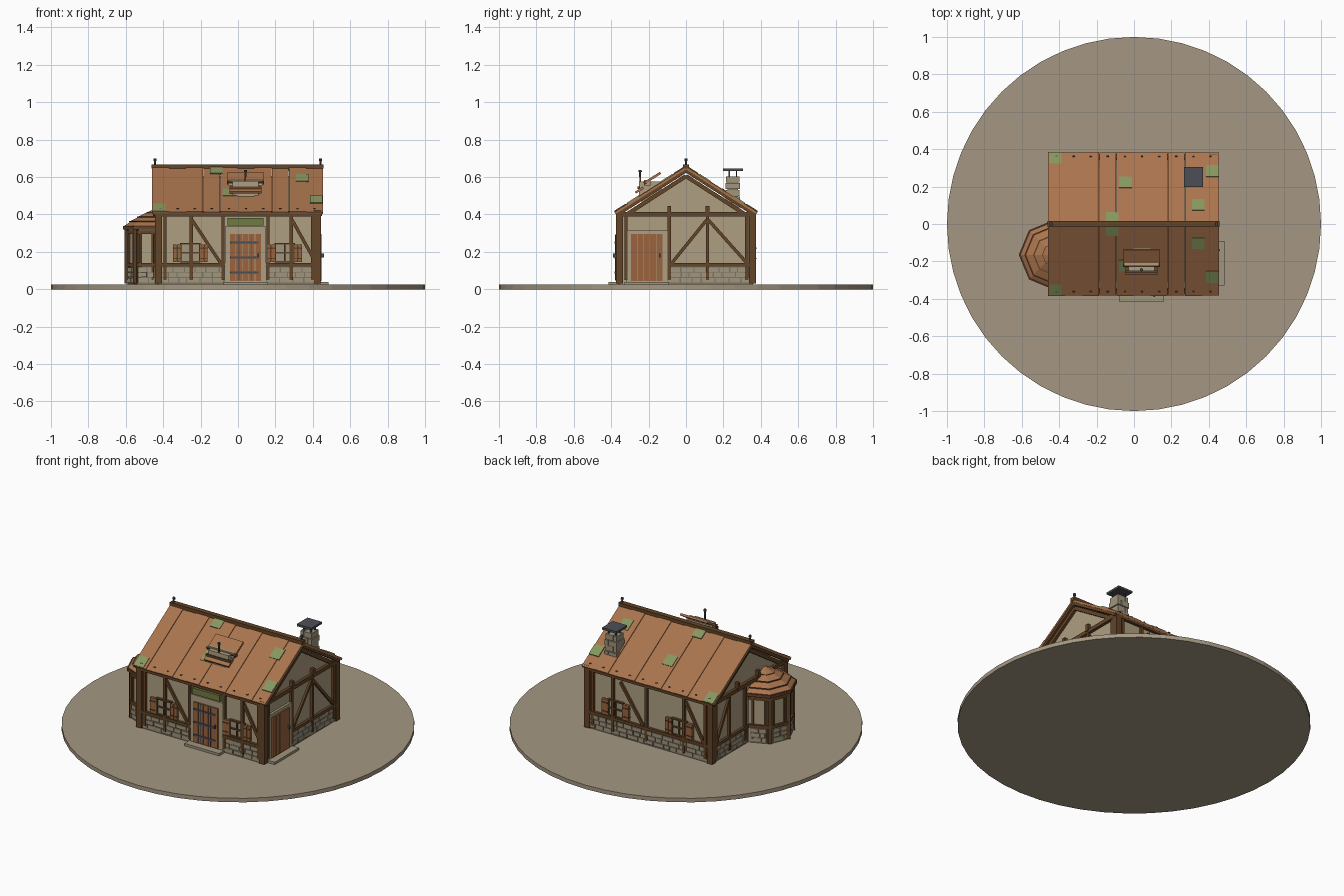
import bpy, bmesh, random
from math import pi, cos, sin
from mathutils import Vector, Matrix

random.seed(4)
if "Cube" in bpy.data.objects:
    bpy.data.objects.remove(bpy.data.objects["Cube"])


def material(name, r, g, b):
    m = bpy.data.materials.new(name)
    m.use_nodes = True
    col = [(c / 255) ** 2.2 for c in (r, g, b)] + [1]
    m.diffuse_color = col
    m.node_tree.nodes["Principled BSDF"].inputs["Base Color"].default_value = col
    return m


EARTH = material("earth", 163, 150, 129)
PLASTER = material("plaster", 172, 157, 129)
STONE = material("light stone", 158, 147, 124)
MORTAR = material("dark stone", 124, 115, 98)
TIMBER = material("dark timber", 100, 70, 43)
PLANK = material("door plank", 152, 100, 64)
ROOF = material("roof board", 168, 115, 79)
MOSS = material("moss", 134, 148, 96)
SIGN = material("sign green", 112, 122, 68)
IRON = material("iron", 78, 80, 86)


class Frame:
    """A flat surface with axes u, v and an outward normal n."""
    def __init__(self, o, u, v, n):
        self.o, self.u, self.v, self.n = map(Vector, (o, u, v, n))


class Part:
    """Collects solids of one colour into one object."""
    def __init__(self, name, mat):
        self.name, self.mat, self.bm = name, mat, bmesh.new()

    def box(self, x0, x1, y0, y1, z0, z1):
        m = Matrix.Translation(((x0 + x1) / 2, (y0 + y1) / 2, (z0 + z1) / 2))
        bmesh.ops.create_cube(self.bm, size=1, matrix=m @ Matrix.Diagonal((x1 - x0, y1 - y0, z1 - z0, 1)))
        return self

    def beam(self, f, u0, v0, u1, v1, width, d0, d1):
        a, b = (f.o + f.u * u + f.v * v for u, v in ((u0, v0), (u1, v1)))
        along = b - a
        across = along.normalized().cross(f.n) * width
        mid = (a + b) / 2 + f.n * (d0 + d1) / 2
        m = Matrix((along, across, f.n * (d1 - d0))).transposed().to_4x4()
        bmesh.ops.create_cube(self.bm, size=1, matrix=Matrix.Translation(mid) @ m)
        return self

    def panel(self, f, u0, u1, v0, v1, d0, d1):
        return self.beam(f, u0, (v0 + v1) / 2, u1, (v0 + v1) / 2, v1 - v0, d0, d1)

    def cone(self, x, y, z0, z1, r0, r1, sides=8):
        bmesh.ops.create_cone(self.bm, cap_ends=True, segments=sides, radius1=r0, radius2=r1, depth=z1 - z0,
                              matrix=Matrix.Translation((x, y, (z0 + z1) / 2)))
        return self

    def prism(self, yz, x0, x1):
        face = self.bm.faces.new([self.bm.verts.new((x0, y, z)) for y, z in yz])
        ext = bmesh.ops.extrude_face_region(self.bm, geom=[face])["geom"]
        bmesh.ops.translate(self.bm, vec=(x1 - x0, 0, 0), verts=[v for v in ext if isinstance(v, bmesh.types.BMVert)])
        return self

    def done(self):
        bmesh.ops.recalc_face_normals(self.bm, faces=self.bm.faces)
        mesh = bpy.data.meshes.new(self.name)
        self.bm.to_mesh(mesh)
        self.bm.free()
        mesh.materials.append(self.mat)
        bpy.context.collection.objects.link(bpy.data.objects.new(self.name, mesh))


UP = (0, 0, 1)
FRONT = Frame((0, -.355, 0), (1, 0, 0), UP, (0, -1, 0))
BACK = Frame((0, .355, 0), (1, 0, 0), UP, (0, 1, 0))
LEFT = Frame((.425, 0, 0), (0, 1, 0), UP, (1, 0, 0))
RIGHT = Frame((-.425, 0, 0), (0, 1, 0), UP, (-1, 0, 0))

# Ground and plastered house body
Part("ground_disc", EARTH).cone(0, 0, 0, .025, 1, 1, 48).done()
half = [(.355, .025), (.355, .41), (.31, .41)]
body = half + [(0, .605)] + [(-y, z) for y, z in reversed(half)]
Part("house_walls", PLASTER).prism(body, -.425, .425).done()

# Stone footing laid in courses, leaving out doorways
mortar, stones = Part("footing_mortar", MORTAR), Part("footing_stones", STONE)


def footing(f, a, b, top=.12):
    mortar.panel(f, a, b, .027, top, 0, .006)
    rows = 3
    h = (top - .035) / rows
    for r in range(rows):
        u = a + .004
        while u < b - .01:
            w = min(random.uniform(.04, .075), b - u)
            stones.panel(f, u, u + w - .006, .037 + r * h, .032 + (r + 1) * h, 0, random.uniform(.009, .014))
            u += w


for f, a, b in ((FRONT, -.42, -.07), (FRONT, .15, .42), (BACK, -.42, .42), (LEFT, -.1, .35), (RIGHT, .01, .35)):
    footing(f, a, b)

# Timber frame
frame = Part("timber_frame", TIMBER)
for x in (-.425, .425):
    for y in (-.355, .355):
        frame.box(x - .018, x + .018, y - .018, y + .018, .03, .42)
for f, a, b in ((FRONT, -.42, -.07), (FRONT, .15, .42), (BACK, -.42, .42), (LEFT, -.09, .35), (RIGHT, .01, .35)):
    frame.panel(f, a, b, .122, .14, 0, .016)
for f, half_len in ((FRONT, .44), (BACK, .44), (LEFT, .37), (RIGHT, .37)):
    frame.panel(f, -half_len, half_len, .388, .412, 0, .018)
posts = ((FRONT, (-.39, -.25, -.08, .16, .285, .40)), (BACK, (-.39, -.24, .02, .25, .39)),
         (LEFT, (-.32, -.09, .115, .325)), (RIGHT, (.035, .19, .325)))
for f, us in posts:
    for u in us:
        frame.beam(f, u, .05, u, .40, .017, 0, .015)
braces = ((FRONT, -.245, -.09), (FRONT, .29, .42), (BACK, .2, .04), (BACK, -.25, -.38),
          (LEFT, .11, -.08), (LEFT, .12, .33), (RIGHT, .19, .32))
for f, top, foot in braces:
    frame.beam(f, top, .37, foot, .135, .017, 0, .012)
for f in (LEFT, RIGHT):
    for s in (-1, 1):
        frame.beam(f, s * .33, .392, 0, .605, .022, 0, .016)
    for u in (-.09, .115):
        frame.beam(f, u, .40, u, .445, .02, 0, .022)
frame.done()

# Windows with shutters
glass, bars, shutters = Part("window_panes", STONE), Part("window_bars", TIMBER), Part("shutters", PLANK)
for f, c in ((FRONT, -.255), (FRONT, .25), (BACK, .23), (BACK, -.21)):
    glass.panel(f, c - .05, c + .05, .15, .24, 0, .008)
    for u in (-.05, 0, .05):
        bars.beam(f, c + u, .145, c + u, .245, .008, 0, .017)
    for v in (.147, .195, .243):
        bars.panel(f, c - .054, c + .054, v - .004, v + .004, 0, .016)
    for s in (-1, 1):
        for k in (.062, .083):
            shutters.beam(f, c + s * k, .145, c + s * k, .24, .019, 0, .018)
        for v in (.165, .22):
            bars.beam(f, c + s * .053, v, c + s * .093, v, .007, 0, .021)

# Doors with planks, iron straps, stone surrounds and steps
planks, straps, jambs = Part("door_planks", PLANK), Part("door_straps", IRON), Part("door_surrounds", PLASTER)
for f, c, top, strap in ((FRONT, .04, .335, True), (LEFT, -.21, .315, False)):
    jambs.panel(f, c - .11, c + .11, .03, top, 0, .014)
    for i in range(5):
        u = c - .068 + i * .034
        planks.beam(f, u, .045, u, .295, .031, 0, .022)
    if strap:
        for v in (.09, .17, .25):
            straps.panel(f, c - .083, c + .07, v - .006, v + .006, 0, .026)
        for u in (-.034, .034):
            straps.beam(f, c + u, .05, c + u, .29, .004, 0, .024)
    straps.panel(f, c + .065, c + .073, .17, .19, 0, .034)
    stones.panel(f, c - .12, c + .12, .02, .04, 0, .06)
Part("door_sign", SIGN).panel(FRONT, -.055, .135, .342, .38, 0, .02).done()

# Pitched roof of boards, with moss patches and nails
boards, moss, nails = Part("roof_boards", ROOF), Part("moss_patches", MOSS), Part("roof_nails", IRON)
trim = Part("roof_trim", TIMBER)
slopes = {}
for s in (-1, 1):
    down = Vector((0, s * .385, -.245))
    slopes[s] = f = Frame((0, 0, .66), (1, 0, 0), down.normalized(), Vector((0, s * .245, .385)).normalized())
    w = .915 / 10
    for i in range(10):
        u = -.46 + i * w
        boards.panel(f, u, u + w - .001, 0, .456, -.016, -.003 * (i % 2))
        nails.panel(f, u + w / 2 - .006, u + w / 2 + .006, .425, .431, 0, .004)
    for u in (-.44, .435):
        trim.panel(f, u - .015, u + .015, .01, .45, -.032, -.016)
    trim.panel(f, -.455, .45, .425, .447, -.034, -.016)
    # patches given by left edge and outward distance from the ridge
    spots = [(-.455, .32), (-.15, .0), (.31, .07), (.385, .25), (-.08, .19)]
    for x, y in spots:
        k = .456 / .385
        moss.panel(f, x, x + .068, y * k + .003, (y + .063) * k, -.01, .003)
trim.box(-.462, .457, -.016, .016, .645, .668).done()

# Ridge finials
finials = Part("finials", IRON)
for x, y, z in ((-.444, 0, .66), (.441, 0, .66), (.04, -.245, .60)):
    finials.cone(x, y, z, z + .032, .005, .005).cone(x, y, z + .026, z + .038, .009, .008)

# Dormer on the front slope
Part("dormer_body", PLASTER).box(-.03, .11, -.25, -.13, .47, .575).box(-.05, .13, -.225, -.19, .555, .585).done()
front_slope = slopes[-1]
dormer = Part("dormer_roof", ROOF)
dormer.panel(front_slope, -.055, .135, .135, .235, .035, .048)
dormer.panel(front_slope, -.045, .125, .255, .305, .018, .03).done()
dormer_trim = Part("dormer_trim", TIMBER)
dormer_trim.panel(front_slope, -.06, .14, .228, .24, .033, .051)
dormer_trim.box(-.045, .125, -.258, -.245, .537, .549).box(.036, .044, -.249, -.241, .53, .605).done()

# Chimney of stone courses under an iron cap
chimney = Part("chimney_core", MORTAR).box(.288, .352, .223, .277, .42, .60)
chimney.done()
for i in range(5):
    e = .004 * (i % 2)
    z = .43 + i * .035
    split = .305 + .03 * (i % 2)
    stones.box(.282 - e, split - .002, .215 - e, .285 + e, z, z + .032)
    stones.box(split + .002, .358 + e, .215 - e, .285 + e, z, z + .032)
cap = Part("chimney_cap", IRON).box(.268, .368, .198, .304, .632, .645)
for x in (.295, .345):
    for y in (.23, .27):
        cap.box(x - .004, x + .004, y - .004, y + .004, .60, .635)
cap.done()

# Octagonal bay on the end wall
BX, BY, R = -.43, -.165, .16
Part("bay_walls", PLASTER).cone(BX, BY, .025, .345, R, R).done()
bay = Part("bay_frame", TIMBER)
side = 2 * R * sin(pi / 8)
for k in range(3, 6):
    bay.cone(BX + R * cos(k * pi / 4), BY + R * sin(k * pi / 4), .03, .34, .017, .017, 4)
for k in range(4):
    a = (k + 2.5) * pi / 4
    n = Vector((cos(a), sin(a), 0))
    f = Frame(Vector((BX, BY, 0)) + n * R * cos(pi / 8), (-sin(a), cos(a), 0), UP, n)
    footing(f, -side / 2 + .012, side / 2 - .012)
    for v in (.131, .305):
        bay.panel(f, -side / 2, side / 2, v - .009, v + .009, 0, .013)
    for s in (-1, 1):
        bay.beam(f, s * .037, .05, s * .037, .31, .012, 0, .01)
bay.cone(BX, BY, .32, .336, .186, .186)
shingles = Part("bay_roof", ROOF)
for r0, r1, z in ((.182, .145, .336), (.152, .10, .362), (.108, .055, .386), (.06, .01, .408)):
    shingles.cone(BX, BY, z, z + .026, r0, r1)
    bay.cone(BX, BY, z - .003, z + .003, r0 + .002, r0 + .002)

for p in (mortar, stones, glass, bars, shutters, planks, straps, jambs, boards, moss, nails, finials, bay, shingles):
    p.done()
